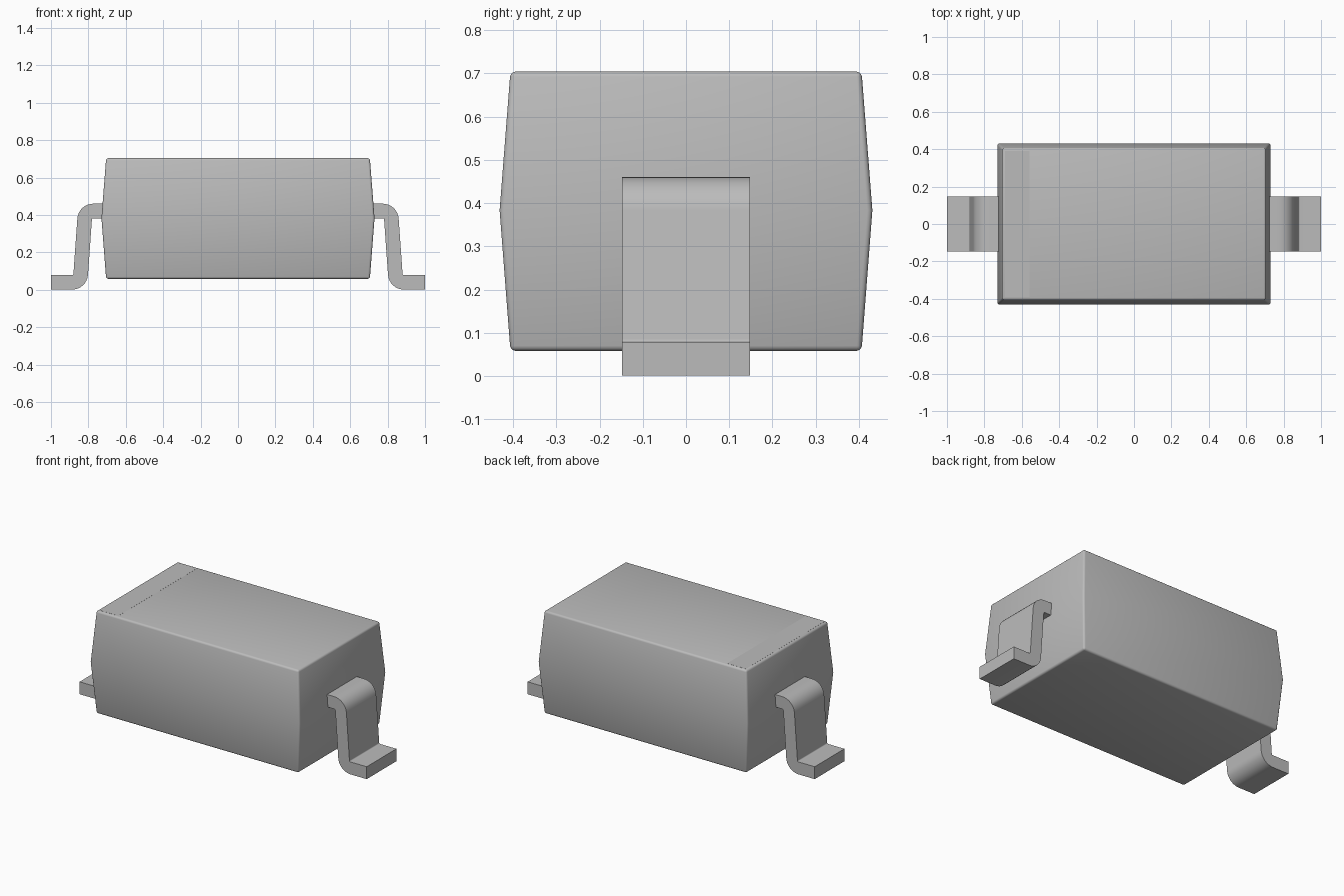
import bpy, bmesh, math
from mathutils import Vector

old = bpy.data.objects.get("Cube")
if old:
    bpy.data.objects.remove(old, do_unlink=True)

grey = bpy.data.materials.new("light grey")
grey.use_nodes = True
colour = (0.5, 0.5, 0.5, 1)
grey.diffuse_color = colour
grey.node_tree.nodes["Principled BSDF"].inputs["Base Color"].default_value = colour


def finish(bm, name):
    """Turn a bmesh into a smooth-shaded grey object."""
    bmesh.ops.recalc_face_normals(bm, faces=bm.faces)
    mesh = bpy.data.meshes.new(name)
    bm.to_mesh(mesh)
    bm.free()
    mesh.materials.append(grey)
    obj = bpy.data.objects.new(name, mesh)
    bpy.context.collection.objects.link(obj)
    bpy.ops.object.select_all(action="DESELECT")
    obj.select_set(True)
    bpy.context.view_layer.objects.active = obj
    bpy.ops.object.shade_smooth_by_angle(angle=math.radians(32))
    return obj


# Moulded body: widest at mid height, softened outer edges
MID = 0.383
bm = bmesh.new()
rings = []
for z, hx, hy in ((0.058, 0.705, 0.406), (MID, 0.73, 0.431), (0.704, 0.705, 0.406)):
    rings.append([bm.verts.new((sx * hx, sy * hy, z))
                  for sx, sy in ((-1, -1), (1, -1), (1, 1), (-1, 1))])
for low, high in zip(rings, rings[1:]):
    for i in range(4):
        j = (i + 1) % 4
        bm.faces.new((low[i], low[j], high[j], high[i]))
bm.faces.new(rings[0][::-1])
bm.faces.new(rings[-1])
outer = [e for e in bm.edges if any(abs(v.co.z - MID) > 0.01 for v in e.verts)]
bmesh.ops.bevel(bm, geom=outer, offset=0.012, segments=3, profile=0.5, affect="EDGES")
finish(bm, "body")

# Polarity band, nearly flush with the top
bm = bmesh.new()
bmesh.ops.create_cube(bm, size=1)
for v in bm.verts:
    v.co = Vector((-0.625 + v.co.x * 0.13, v.co.y * 0.78, 0.7025 + v.co.z * 0.004))
finish(bm, "polarity_band")


def rounded_path(points, radius, steps=8):
    """Centre line with filleted corners, as (position, normal) pairs."""
    pts = [Vector(p) for p in points]
    out = [(pts[0], (pts[1] - pts[0]).normalized().orthogonal())]
    for a, b, c in zip(pts, pts[1:], pts[2:]):
        d1, d2 = (b - a).normalized(), (c - b).normalized()
        turn = d1.angle_signed(d2)
        side = -math.copysign(1, turn)
        n1, n2 = d1.orthogonal(), d2.orthogonal()
        start = b - d1 * radius * math.tan(abs(turn) / 2)
        centre = start + n1 * radius * side
        for k in range(steps + 1):
            n = n1.slerp(n2, k / steps)
            out.append((centre - n * radius * side, n))
    out.append((pts[-1], (pts[-1] - pts[-2]).normalized().orthogonal()))
    return out


# Bent leads: one strip profile, extruded across and mirrored
HALF = 0.039
path = rounded_path(((0.70, 0.421), (0.817, 0.421), (0.844, HALF + 0.001), (1.0, HALF + 0.001)), 0.046)
profile = [p + n * HALF for p, n in path] + [p - n * HALF for p, n in reversed(path)]
for side, name in ((1, "left_lead"), (-1, "right_lead")):
    bm = bmesh.new()
    face = bm.faces.new([bm.verts.new((side * p.x, -0.148, max(p.y, 0))) for p in profile])
    new = bmesh.ops.extrude_face_region(bm, geom=[face])["geom"]
    bmesh.ops.translate(bm, vec=(0, 0.296, 0),
                        verts=[g for g in new if isinstance(g, bmesh.types.BMVert)])
    finish(bm, name)
